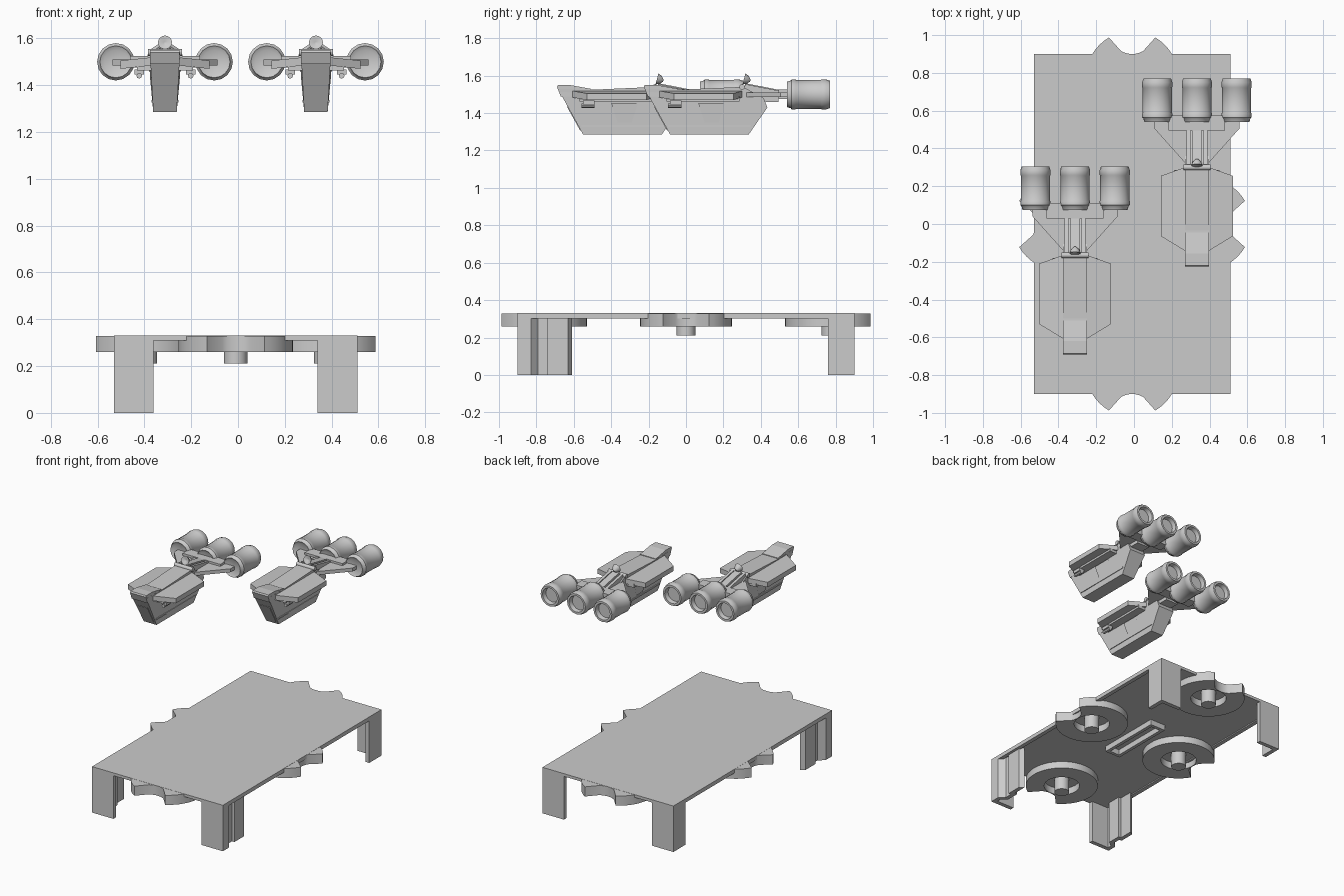
import bpy, bmesh, math
from mathutils import Vector, Matrix

cube = bpy.data.objects.get("Cube")
if cube:
    bpy.data.objects.remove(cube, do_unlink=True)

grey = bpy.data.materials.new("plain_grey")
grey.use_nodes = True
grey.diffuse_color = (0.6, 0.6, 0.6, 1)
grey.node_tree.nodes["Principled BSDF"].inputs["Base Color"].default_value = (0.6, 0.6, 0.6, 1)


def add(name, bm, smooth=False):
    bmesh.ops.recalc_face_normals(bm, faces=bm.faces)
    me = bpy.data.meshes.new(name)
    bm.to_mesh(me)
    bm.free()
    me.materials.append(grey)
    ob = bpy.data.objects.new(name, me)
    bpy.context.collection.objects.link(ob)
    if smooth:
        bpy.ops.object.select_all(action='DESELECT')
        ob.select_set(True)
        bpy.context.view_layer.objects.active = ob
        bpy.ops.object.shade_smooth_by_angle(angle=math.radians(35))
    return ob


def prism(name, pts, lo, hi, axis='Z', width=None):
    """Extrude an outline along Z, or along X with an optional width rule."""
    bm = bmesh.new()
    place = (lambda p, t: (p[0], p[1], t)) if axis == 'Z' else (lambda p, t: (t, p[0], p[1]))
    a = [bm.verts.new(place(p, lo)) for p in pts]
    b = [bm.verts.new(place(p, hi)) for p in pts]
    if width:
        for v in a + b:
            v.co.x = math.copysign(width(v.co.z), v.co.x)
    bm.faces.new(a)
    bm.faces.new(b)
    for i in range(len(pts)):
        j = (i + 1) % len(pts)
        bm.faces.new((a[i], a[j], b[j], b[i]))
    return add(name, bm)


def box(name, x0, x1, y0, y1, z0, z1):
    return prism(name, [(x0, y0), (x1, y0), (x1, y1), (x0, y1)], z0, z1)


def lathe(name, profile, centre, sides, turn=None):
    """Revolve (radius, height) points about Z, then turn and place them."""
    bm = bmesh.new()
    rings = []
    for r, h in profile:
        rings.append([bm.verts.new((r * math.cos(k * math.tau / sides),
                                    r * math.sin(k * math.tau / sides), h)) for k in range(sides)])
    for a, b in zip(rings, rings[1:]):
        for k in range(sides):
            n = (k + 1) % sides
            bm.faces.new((a[k], a[n], b[n], b[k]))
    bm.faces.new(rings[0])
    bm.faces.new(rings[-1])
    if turn:
        bm.transform(turn)
    bm.transform(Matrix.Translation(centre))
    return add(name, bm, True)


# Table top
CX = -0.01
box("table_top", -0.53, 0.51, -0.9, 0.9, 0.31, 0.33)

# Thin corner legs: bent sheets in front, simple angles behind
for side, tag in ((1, "left"), (-1, "right")):
    def flip(pts):
        return [(CX + side * x, y) for x, y in pts]
    prism("front_leg_" + tag, flip([(0.35, -0.9), (0.52, -0.9), (0.52, -0.83), (0.48, -0.79),
                                    (0.48, -0.74), (0.5, -0.74), (0.5, -0.63), (0.47, -0.61),
                                    (0.47, -0.71), (0.45, -0.71), (0.45, -0.81), (0.49, -0.84),
                                    (0.49, -0.87), (0.35, -0.87)]), 0, 0.31)
    prism("rear_leg_" + tag, flip([(0.35, 0.9), (0.52, 0.9), (0.52, 0.76), (0.49, 0.76),
                                   (0.49, 0.87), (0.35, 0.87)]), 0, 0.31)
    x = CX + side * 0.505
    box("side_rim_" + tag, x - 0.015, x + 0.015, -0.9, 0.9, 0.302, 0.312)


# Notched socket rings with a central peg under each edge
def socket(name, cx, cy, angle):
    R, hole, n, reach = 0.245, 0.12, 48, 0.245
    bm = bmesh.new()
    rings = []
    for k in range(n):
        t = math.tau * k / n
        d = Vector((math.cos(t), math.sin(t)))
        # the bite is a circle centred on the outer rim
        s = d.x * reach
        disc = s * s - reach * reach + 0.12 ** 2
        r = R if disc <= 0 or d.x < 0 else max(min(R, s - math.sqrt(disc)), hole + 0.004)
        ca, sa = math.cos(t + angle), math.sin(t + angle)
        rings.append([bm.verts.new((cx + q * ca, cy + q * sa, z))
                      for q, z in ((hole, 0.26), (r, 0.26), (r, 0.329), (hole, 0.329))])
    for k in range(n):
        a, b = rings[k], rings[(k + 1) % n]
        for i in range(4):
            j = (i + 1) % 4
            bm.faces.new((a[i], a[j], b[j], b[i]))
    add(name + "_ring", bm, True)
    lathe(name + "_peg", [(0.05, 0.21), (0.05, 0.315)], (cx, cy, 0), 24)


for k, tag in enumerate(("left", "rear", "right", "front")):
    a = k * math.pi / 2
    socket(tag + "_socket", CX + 0.385 * round(math.cos(a)), 0.775 * round(math.sin(a)), a)

# Hollow rail frame under the table centre
for s in (-1, 1):
    box("rail_side", CX + s * 0.05 - 0.012, CX + s * 0.05 + 0.012, -0.24, 0.24, 0.27, 0.312)
    box("rail_end", CX - 0.05, CX + 0.05, s * 0.228 - 0.012, s * 0.228 + 0.012, 0.27, 0.312)


def hull_width(z):
    return 0.05 + 0.014 * min(1, (z - 1.285) / 0.15)


def spacecraft(tag, cx, cy):
    """Ship built round its own centre line, then moved into place."""
    before = set(bpy.data.objects)
    # Keel hull, nose and neck
    prism("hull", [(-0.685, 1.53), (-0.55, 1.285), (-0.13, 1.285), (-0.03, 1.43), (-0.05, 1.48),
                   (-0.16, 1.54), (-0.5, 1.525)], -1, 1, 'X', hull_width)
    prism("nose", [(-0.69, 1.54), (-0.67, 1.49), (-0.51, 1.49), (-0.51, 1.53), (-0.62, 1.55),
                   (-0.685, 1.55)], -0.063, 0.063, 'X')
    prism("neck", [(-0.18, 1.46), (0.03, 1.46), (0.03, 1.51), (-0.14, 1.545), (-0.18, 1.54)],
          -0.05, 0.05, 'X')
    prism("nose_panel", [(-0.637, 1.435), (-0.567, 1.308), (-0.56, 1.308), (-0.63, 1.435)],
          -0.038, 0.038, 'X')
    prism("neck_fairing", [(-0.15, 1.53), (0.03, 1.5), (0.03, 1.525), (-0.15, 1.56)],
          -0.025, 0.025, 'X')
    # Engine spar and rear mount
    prism("engine_spar", [(-0.055, -0.15), (0.055, -0.15), (0.225, 0.04), (0.225, 0.1),
                          (-0.225, 0.1), (-0.225, 0.04)], 1.485, 1.51)
    box("engine_mount", -0.15, 0.15, 0.03, 0.11, 1.475, 1.525)
    for s in (-1, 1):
        # Deck wing, drooping towards its outer edge
        wing = prism("deck_wing", [(s * 0.05, -0.615), (s * 0.19, -0.53), (s * 0.19, -0.21),
                                   (s * 0.05, -0.16)], 1.485, 1.52)
        for v in wing.data.vertices:
            if abs(v.co.x) > 0.1:
                v.co.z -= 0.015
        # Side strakes, panels and keel rail
        box("strake", s * 0.09 - 0.03, s * 0.09 + 0.03, -0.57, -0.18, 1.463, 1.488)
        prism("side_panel", [(-0.4, 1.455), (-0.365, 1.35), (-0.29, 1.35), (-0.255, 1.455)],
              s * 0.03, s, 'X', lambda z: hull_width(z) + 0.004).location.x = 0
        box("keel_rail", s * 0.052 - 0.006, s * 0.052 + 0.006, -0.56, -0.12, 1.326, 1.336)
        # Under-wing guns
        box("gun_mount", s * 0.11 - 0.02, s * 0.11 + 0.02, -0.55, -0.49, 1.445, 1.467)
        lathe("gun", [(0.012, 0), (0.012, 0.07)], (s * 0.11, -0.49, 1.44), 8,
              Matrix.Rotation(math.pi / 2, 4, 'X'))
        prism("neck_rib", [(-0.15, 1.5), (0.03, 1.5), (0.03, 1.52), (-0.15, 1.555)],
              s * 0.035, s * 0.055, 'X')
    # Barrel engines with collars and recessed exhausts
    for x in (-0.21, 0, 0.21):
        lathe("engine", [(0.05, 0.01), (0.068, 0), (0.074, 0.02), (0.08, 0.025), (0.08, 0.045),
                         (0.077, 0.05), (0.077, 0.18), (0.08, 0.185), (0.08, 0.21),
                         (0.073, 0.23), (0.058, 0.23), (0.052, 0.2)],
              (x, 0.075, 1.5), 16, Matrix.Rotation(-math.pi / 2, 4, 'X'))
    # Cross bar and tilted sensor dish
    lathe("cross_bar", [(0.015, -0.072), (0.015, 0.072)], (0, -0.165, 1.54), 12,
          Matrix.Rotation(math.pi / 2, 4, 'Y'))
    lathe("sensor_dish", [(0.006, -0.035), (0.022, -0.02), (0.03, 0), (0.024, 0), (0.006, -0.012)],
          (0, -0.155, 1.583), 16, Matrix.Rotation(math.radians(75), 4, 'X'))
    for ob in set(bpy.data.objects) - before:
        ob.location = (cx, cy, 0)
        ob.name = tag + "_" + ob.name.split(".")[0]


spacecraft("front_ship", -0.312, 0)
spacecraft("rear_ship", 0.333, 0.465)
